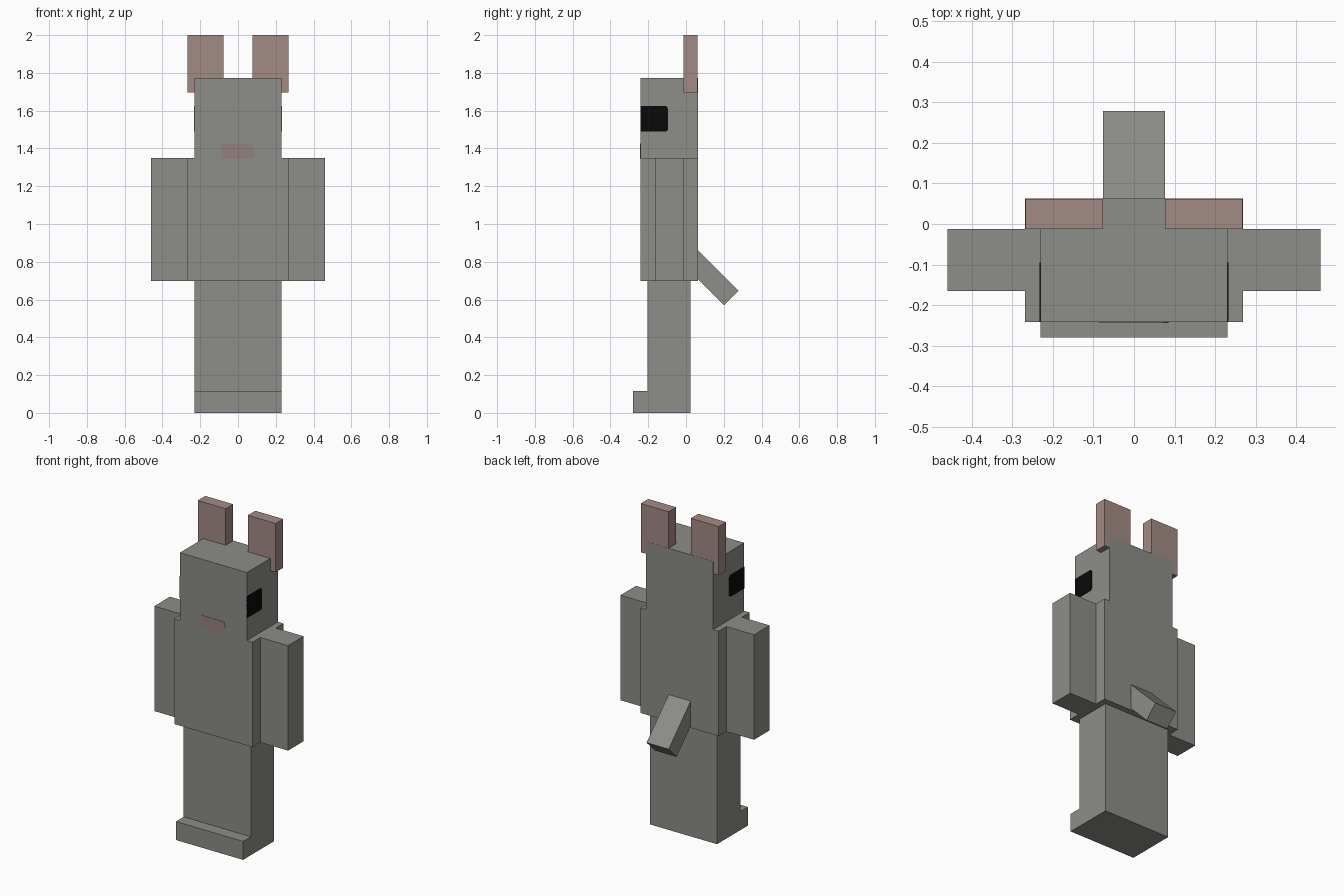
import bpy, bmesh, math
from mathutils import Matrix

cube = bpy.data.objects.get("Cube")
if cube:
    bpy.data.objects.remove(cube)


def material(name, rgb):
    m = bpy.data.materials.new(name)
    m.use_nodes = True
    colour = (*rgb, 1)
    m.diffuse_color = colour
    m.node_tree.nodes["Principled BSDF"].inputs["Base Color"].default_value = colour
    return m


GREY = material("grey fur", (0.266, 0.27, 0.246))
PINK = material("dusty pink", (0.371, 0.258, 0.235))
MOUTH = material("muted pink", (0.30, 0.22, 0.20))
BLACK = material("eye black", (0.003, 0.003, 0.003))


def finish(name, bm, mat):
    bmesh.ops.recalc_face_normals(bm, faces=bm.faces)
    mesh = bpy.data.meshes.new(name)
    bm.to_mesh(mesh)
    bm.free()
    mesh.materials.append(mat)
    ob = bpy.data.objects.new(name, mesh)
    bpy.context.collection.objects.link(ob)
    return ob


def box(name, x, y, z, mat):
    """Box between the given (low, high) extents."""
    bm = bmesh.new()
    bmesh.ops.create_cube(bm, size=1)
    for v in bm.verts:
        v.co = [r[0] if c < 0 else r[1] for r, c in zip((x, y, z), v.co)]
    return finish(name, bm, mat)


def prism(name, profile, x, mat):
    """Extrude a (y, z) profile along x."""
    bm = bmesh.new()
    face = bm.faces.new([bm.verts.new((x[0], y, z)) for y, z in profile])
    ext = bmesh.ops.extrude_face_region(bm, geom=[face])["geom"]
    bmesh.ops.translate(bm, vec=(x[1] - x[0], 0, 0),
                        verts=[g for g in ext if isinstance(g, bmesh.types.BMVert)])
    return finish(name, bm, mat)


# Head and torso
box("head", (-0.231, 0.231), (-0.242, 0.0625), (1.35, 1.773), GREY)
box("torso", (-0.269, 0.269), (-0.242, 0.0625), (0.697, 1.35), GREY)

# Legs with feet stepping forward, as one side profile
prism("legs_and_feet", [(0.025, 0), (0.025, 0.697), (-0.204, 0.697), (-0.204, 0.115),
                        (-0.28, 0.115), (-0.28, 0)], (-0.231, 0.231), GREY)

# Paired arms, ears and eyes
for side, s in (("left", 1), ("right", -1)):
    def span(a, b):
        return sorted((s * a, s * b))
    box(side + "_arm", span(0.269, 0.46), (-0.165, -0.012), (0.697, 1.35), GREY)
    box(side + "_ear", span(0.076, 0.268), (-0.012, 0.0615), (1.697, 2.0), PINK)
    prism(side + "_eye", [(-0.242, 1.49), (-0.105, 1.49), (-0.095, 1.50), (-0.095, 1.612),
                          (-0.105, 1.625), (-0.242, 1.625)], span(0.229, 0.233), BLACK)

# Mouth plate with clipped upper corners
mouth = prism("mouth", [(-0.085, 1.348), (0.085, 1.348), (0.085, 1.39),
                        (0.073, 1.425), (-0.085, 1.425)], (-0.244, -0.240), MOUTH)
# swap the extrusion direction from x to y
mouth.data.transform(Matrix(((0, 1, 0, 0), (1, 0, 0, 0), (0, 0, 1, 0), (0, 0, 0, 1))))
mouth.data.flip_normals()

# Tail slanting down out of the back
tail = box("tail", (-0.076, 0.076), (-0.055, 0.055), (-0.345, 0), GREY)
tail.location = (0, 0.24 - 0.345 * math.sin(math.pi / 4), 0.608 + 0.345 * math.cos(math.pi / 4))
tail.rotation_euler.x = math.pi / 4
